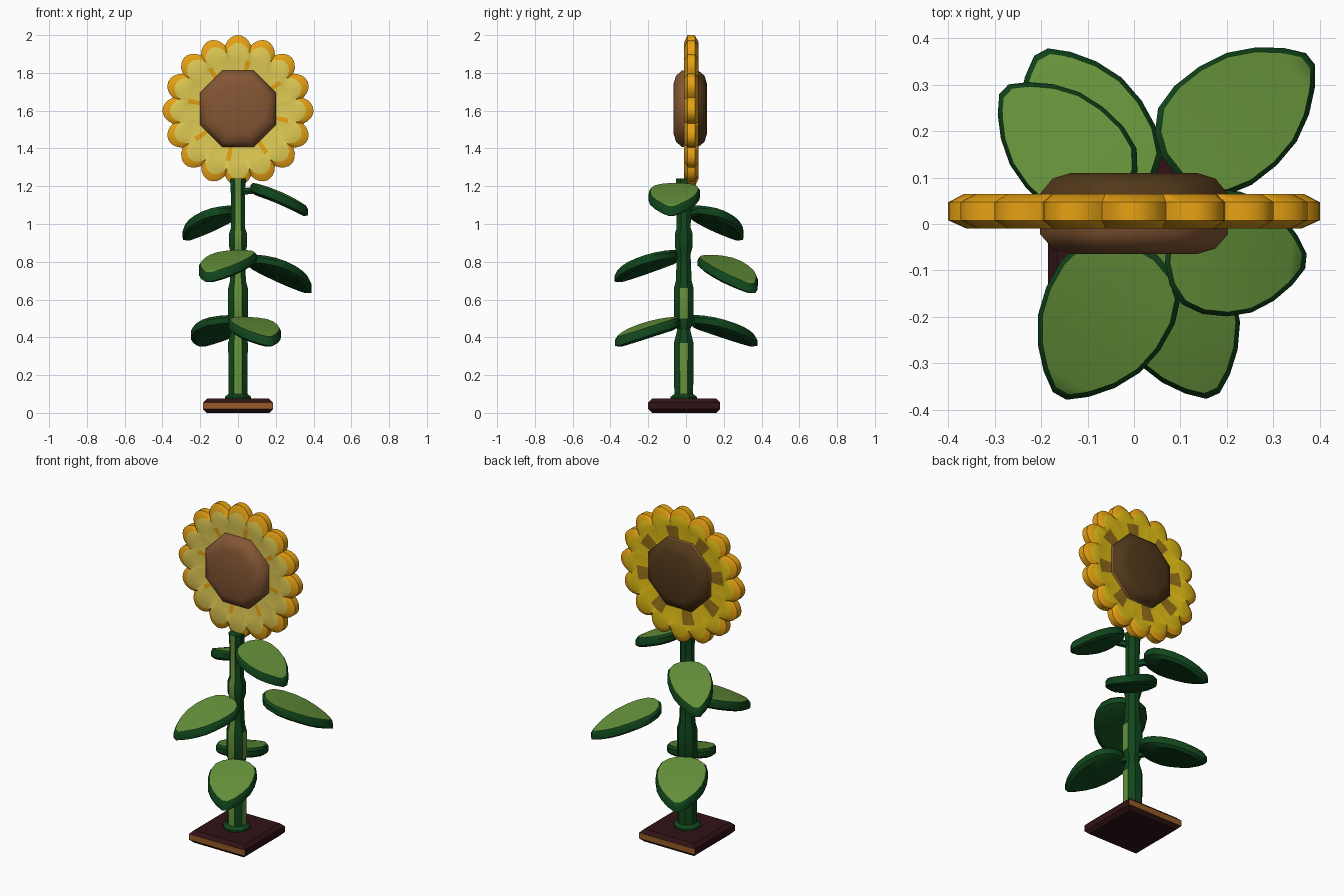
import bpy, bmesh, math
from mathutils import Vector

if "Cube" in bpy.data.objects:
    bpy.data.objects.remove(bpy.data.objects["Cube"])


def srgb(r, g, b):
    f = lambda c: c / 12.92 if c <= 0.04045 else ((c + 0.055) / 1.055) ** 2.4
    return (f(r / 255), f(g / 255), f(b / 255), 1)


def material(name, *rgb):
    m = bpy.data.materials.new(name)
    m.diffuse_color = srgb(*rgb)
    m.use_nodes = True
    m.node_tree.nodes["Principled BSDF"].inputs["Base Color"].default_value = m.diffuse_color
    return m


LEAF = material("leaf green", 100, 145, 58)
DARK = material("dark green", 16, 70, 28)
PALE = material("pale yellow", 224, 203, 84)
GOLD = material("golden yellow", 228, 192, 22)
AMBER = material("amber", 236, 165, 20)
OCHRE = material("ochre", 150, 112, 25)
BROWN = material("seed brown", 132, 86, 52)
BACKB = material("dark seed brown", 82, 56, 26)
SOIL = material("dark soil", 48, 18, 22)
TAN = material("soil tan", 150, 90, 38)


def loft(name, rings, mats, pick, caps=(0, 0), angle=40):
    """Skin a stack of closed rings; pick(i, j) gives the side material."""
    bm = bmesh.new()
    vs = [[bm.verts.new(p) for p in ring] for ring in rings]
    n = len(rings[0])
    for i in range(len(rings) - 1):
        for j in range(n):
            k = (j + 1) % n
            f = bm.faces.new((vs[i][j], vs[i][k], vs[i + 1][k], vs[i + 1][j]))
            f.material_index = pick(i, j)
    # caps are strips of quads so they can bend
    for ring, m in ((vs[0], caps[0]), (vs[-1], caps[1])):
        for k in range(n // 2 - 1):
            f = bm.faces.new((ring[k], ring[k + 1], ring[n - 2 - k], ring[n - 1 - k]))
            f.material_index = m
    bmesh.ops.recalc_face_normals(bm, faces=bm.faces)
    me = bpy.data.meshes.new(name)
    bm.to_mesh(me)
    bm.free()
    for m in mats:
        me.materials.append(m)
    ob = bpy.data.objects.new(name, me)
    bpy.context.collection.objects.link(ob)
    bpy.ops.object.select_all(action='DESELECT')
    ob.select_set(True)
    bpy.context.view_layer.objects.active = ob
    bpy.ops.object.shade_smooth_by_angle(angle=math.radians(angle))
    return ob


# soil base: square slab with bevelled edges, tan strips front and back
def square(hx, hy, z):
    return [(-hx, -0.01 - hy, z), (hx, -0.01 - hy, z), (hx, -0.01 + hy, z), (-hx, -0.01 + hy, z)]


loft("soil_base",
     [square(.165, .17, 0), square(.185, .19, .02), square(.185, .19, .055), square(.165, .17, .075)],
     [SOIL, TAN], lambda i, j: int(i == 1 and j in (0, 2)), angle=20)


# stem: eight-sided with swollen sections between the leaf joints
SY = -0.012
stem_profile = [(.06, .07), (.085, .07), (.10, .05), (.37, .052), (.44, .034), (.50, .052), (.66, .052),
                (.70, .042), (.84, .036), (.88, .047), (.95, .047), (.98, .037), (1.16, .038), (1.24, .042)]


def octagon(r, z):
    r /= math.cos(math.pi / 8)
    a = [math.radians(22.5 + 45 * k) for k in range(8)]
    return [(r * math.cos(t), SY + r * math.sin(t), z) for t in a]


def stem_colour(i, j):
    # light front strip, and light right-hand strips on the wide sections
    return int((j == 5 and i > 1) or (j == 7 and i in (2, 5)))


loft("stem", [octagon(r, z) for z, r in stem_profile], [DARK, LEAF], stem_colour, angle=20)


# leaves: broad bent blades, light on top and dark on rim and underside
OUTLINE = [(0, .25), (.05, .60), (.15, .88), (.30, 1), (.48, 1), (.65, .9), (.80, .68), (.92, .40), (1, .12)]


def leaf(name, base, tip, hw, stalk=True, thick=.06):
    b, t = Vector(base), Vector(tip)
    d = t - b
    drop = -d.z
    flat = Vector((d.x, d.y, 0))
    side = Vector((-d.y, d.x, 0)).normalized()
    rings = []
    for shrink, depth in ((.86, 1), (1, .75), (1, .25), (.93, 0)):
        def point(s, w, sg):
            s = .5 + (s - .5) * shrink
            z = b.z - drop * (.6 * s + .4 * s * s) - depth * thick
            p = b + flat * s + side * (sg * w * hw * shrink)
            return Vector((p.x, p.y, z))
        rings.append([point(s, w, 1) for s, w in OUTLINE] +
                     [point(s, w, -1) for s, w in reversed(OUTLINE)])
    loft(name, rings, [DARK, LEAF], lambda i, j: 0, caps=(0, 1), angle=35)
    if stalk:
        start = Vector((0, SY, b.z - .05))
        end = b + flat * .12 + Vector((0, 0, -.04))
        ring = [side * (.022 * math.cos(k * math.pi / 3)) + Vector((0, 0, .02 * math.sin(k * math.pi / 3)))
                for k in range(6)]
        loft(name + "_stalk", [[p + q for q in ring] for p in (start, end)], [DARK], lambda i, j: 0)


leaf("leaf_top_right", (.07, -.05, 1.22), (.37, -.08, 1.09), .135)
leaf("leaf_upper_left", (-.03, .05, 1.10), (-.28, .29, .96), .12)
leaf("leaf_middle_front", (.02, -.05, .865), (-.16, -.37, .74), .14)
leaf("leaf_middle_right", (.08, .12, .84), (.38, .355, .68), .135, stalk=False)
leaf("leaf_low_back", (-.02, .04, .52), (-.2, .37, .40), .14)
leaf("leaf_low_front", (.03, -.05, .51), (.17, -.37, .40), .13)


# petal disc: sixteen scallops, amber rim and creases
CZ, N = 1.6, 16 * 8


def petal_ring(y, edge=None, r=None):
    pts = []
    for k in range(N):
        a = 2 * math.pi * k / N
        R = r if r else .352 + .048 * abs(math.cos(8 * a)) ** .8 - edge
        pts.append((R * math.cos(a), y, CZ + R * math.sin(a)))
    return pts


def petal_colour(i, j):
    off = (j + .5) % 8 - 4                     # distance from the valley between petals
    crease = (int(j) // 8) % 2 == 1
    if i < 3:                                  # front
        return 1 if i == 2 or (i == 0 and crease and abs(off) < 1) else 0
    if i == 3:
        return 1
    if i == 4:
        return 1
    return 3 if crease and abs(off) < 3 and i == 6 else 2


loft("petals",
     [petal_ring(.006, r=.17), petal_ring(.002, r=.27), petal_ring(-.01, edge=.04), petal_ring(.008, edge=0),
      petal_ring(.047, edge=0), petal_ring(.065, edge=.035), petal_ring(.055, r=.29), petal_ring(.05, r=.17)],
     [PALE, AMBER, GOLD, OCHRE], petal_colour, angle=45)


# seed head: bevelled octagonal drum through the disc
def seed_ring(r, y):
    r /= math.cos(math.pi / 8)
    a = [math.radians(22.5 + 45 * k) for k in range(8)]
    return [(r * math.cos(t), y, 1.61 + r * math.sin(t)) for t in a]


loft("seed_head",
     [seed_ring(.135, -.065), seed_ring(.175, -.053), seed_ring(.202, -.022), seed_ring(.202, .065),
      seed_ring(.175, .098), seed_ring(.135, .11)],
     [BROWN, BACKB], lambda i, j: int(i > 2), caps=(0, 1), angle=50)
